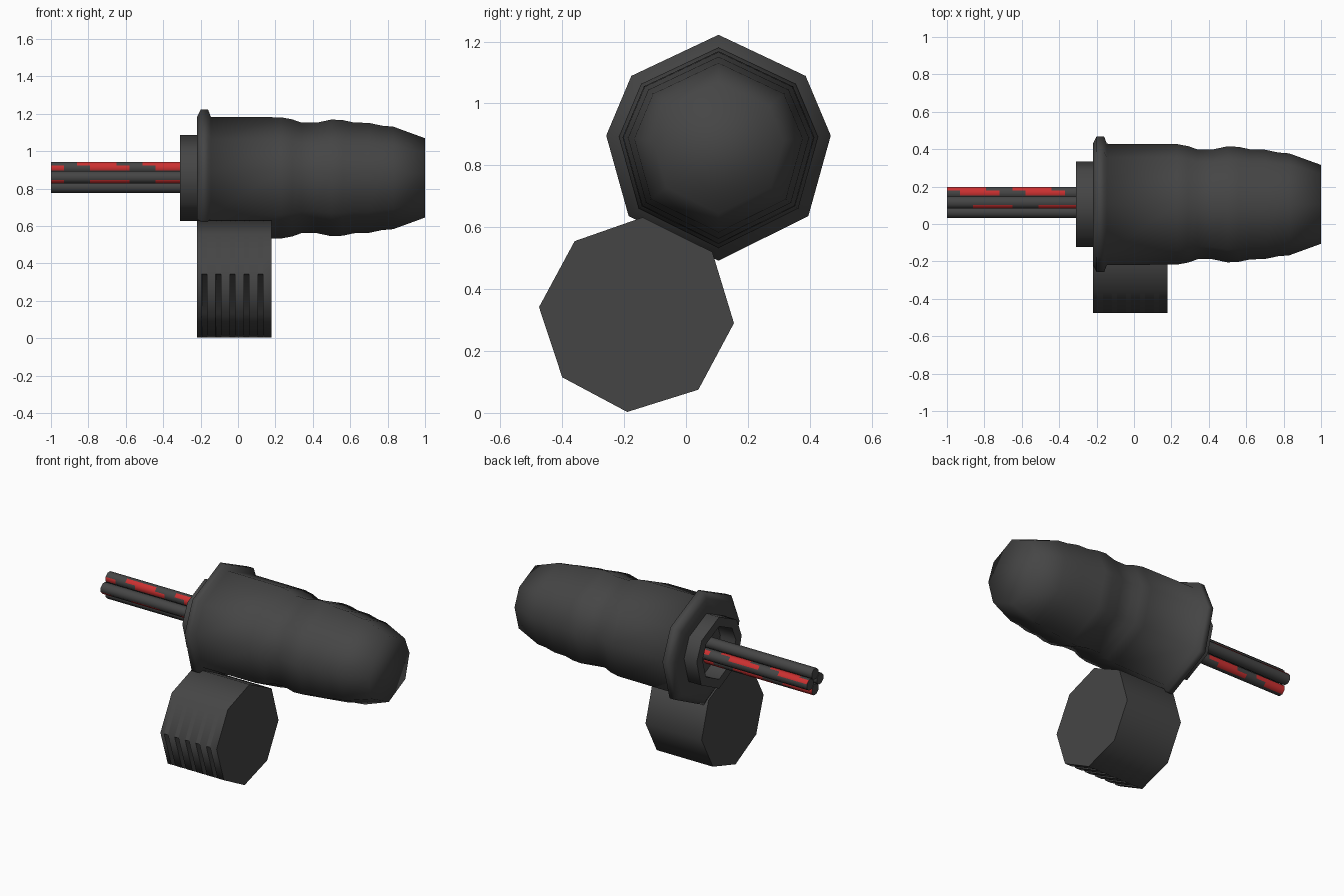
import bpy, bmesh, math

if "Cube" in bpy.data.objects:
    bpy.data.objects.remove(bpy.data.objects["Cube"])


def material(name, rgb):
    m = bpy.data.materials.new(name)
    m.diffuse_color = (*rgb, 1)
    m.use_nodes = True
    m.node_tree.nodes["Principled BSDF"].inputs["Base Color"].default_value = m.diffuse_color
    return m


DARK = material("dark_grey", (0.06, 0.06, 0.06))
RED = material("red", (0.6, 0.03, 0.03))


def loft(name, sections, mats, angle, paint=None):
    """Skin equal-length rings of points and cap both ends."""
    bm = bmesh.new()
    rings = [[bm.verts.new(p) for p in s] for s in sections]
    n = len(rings[0])
    for i in range(len(rings) - 1):
        a, b = rings[i], rings[i + 1]
        for j in range(n):
            k = (j + 1) % n
            f = bm.faces.new((a[j], a[k], b[k], b[j]))
            if paint:
                f.material_index = paint(i, j)
    bm.faces.new(rings[0])
    bm.faces.new(rings[-1])
    bmesh.ops.remove_doubles(bm, verts=bm.verts, dist=0.0005)
    bmesh.ops.recalc_face_normals(bm, faces=bm.faces)
    me = bpy.data.meshes.new(name)
    bm.to_mesh(me)
    bm.free()
    for m in mats:
        me.materials.append(m)
    ob = bpy.data.objects.new(name, me)
    bpy.context.collection.objects.link(ob)
    me.shade_smooth()
    me.set_sharp_from_angle(angle=math.radians(angle))
    return ob


# Main housing: slightly irregular octagon swept along x, with open rear collar
CY, CZ = 0.105, 0.857
ANG = [math.radians(a) for a in (90, 39.5, 6.2, -37.3, -90, 217.3, 173.8, 140.5)]
profile = [(-0.2, 0.17), (-0.31, 0.17), (-0.31, 0.23), (-0.22, 0.23), (-0.22, 0.325),
           (-0.2, 0.365), (-0.16, 0.365), (-0.145, 0.326), (0.23, 0.324),
           (0.29, 0.313), (0.34, 0.295), (0.42, 0.295), (0.5, 0.312), (0.56, 0.309),
           (0.62, 0.296), (0.7, 0.294), (0.77, 0.279), (0.83, 0.274), (1.0, 0.212)]
loft("housing",
     [[(x, CY + r * math.cos(a), CZ + r * math.sin(a)) for a in ANG] for x, r in profile],
     [DARK], 75)

# Drum: octagonal prism with five slots in its lower front sides
before = [(-0.19, 0.003), (0.04, 0.075), (0.155, 0.29), (0.085, 0.52),
          (-0.14, 0.632), (-0.36, 0.555), (-0.475, 0.342)]
plain = before + [(-0.475, 0.342), (-0.4, 0.115)]
slotted = before + [(-0.44, 0.335), (-0.365, 0.135)]
stations = [(-0.22, plain)]
for i in range(5):
    c = -0.18 + 0.075 * i
    stations += [(c - 0.014, plain), (c - 0.013, slotted),
                 (c + 0.013, slotted), (c + 0.014, plain)]
stations.append((0.18, plain))
loft("drum", [[(x, y, z) for y, z in s] for x, s in stations], [DARK], 60)

# Four bundled tubes with red dashes spiralling round their outer sides
SIDES, R, RING, SEG = 8, 0.036, 0.05, 0.07
for t in range(4):
    base = math.pi / 2 + t * math.pi / 2
    ty = 0.115 - RING * math.cos(math.pi - base)
    ty = 0.115 + RING * math.cos(base)
    tz = 0.86 + RING * math.sin(base)

    def dash(i, j, t=t):
        # side 1 leans half way round from outward, side 2 a quarter turn
        return int(j in (1, 2) and (i - 2 - t - (j - 1)) % 5 < 3)

    rings = []
    for i in range(12):
        x = -1 + SEG * i
        rings.append([(x, ty + R * math.cos(base + (j - 0.5) * math.pi / 4),
                       tz + R * math.sin(base + (j - 0.5) * math.pi / 4))
                      for j in range(SIDES)])
    loft(f"tube_{t + 1}", rings, [DARK, RED], 60, dash)
